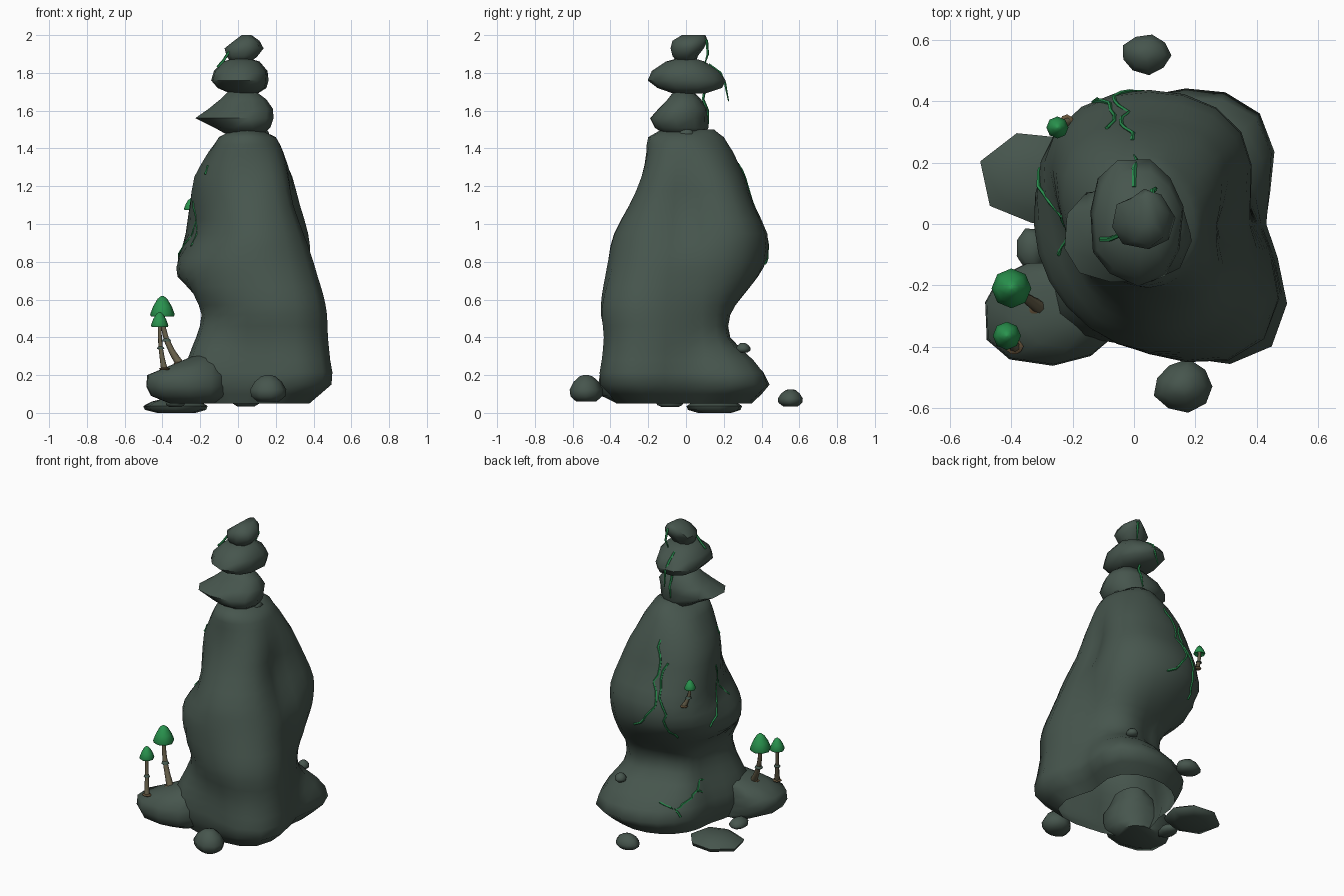
import bpy, bmesh, math, random
from mathutils import Vector

if "Cube" in bpy.data.objects:
    bpy.data.objects.remove(bpy.data.objects["Cube"])

random.seed(4)


def material(name, rgb):
    m = bpy.data.materials.new(name)
    m.diffuse_color = (*rgb, 1)
    m.use_nodes = True
    m.node_tree.nodes["Principled BSDF"].inputs["Base Color"].default_value = m.diffuse_color
    return m


ROCK = material("mossy_rock", (0.062, 0.092, 0.075))
GREEN = material("cap_green", (0.022, 0.29, 0.075))
VINE = material("vine_green", (0.022, 0.26, 0.075))
STEM = material("stem_brown", (0.13, 0.11, 0.065))
SOIL = material("soil_brown", (0.13, 0.085, 0.042))
RING = material("stem_ring", (0.06, 0.10, 0.078))


def loft(name, rings, mat, bottom=True, top=True, angle=60):
    """Skin a stack of equal-length point rings."""
    bm = bmesh.new()
    rows = [[bm.verts.new(p) for p in r] for r in rings]
    n = len(rows[0])
    for a, b in zip(rows, rows[1:]):
        for i in range(n):
            j = (i + 1) % n
            bm.faces.new((a[i], a[j], b[j], b[i]))
    if bottom:
        bm.faces.new(rows[0][::-1])
    if top:
        bm.faces.new(rows[-1])
    if bottom:
        bmesh.ops.recalc_face_normals(bm, faces=bm.faces)
    me = bpy.data.meshes.new(name)
    bm.to_mesh(me)
    bm.free()
    me.materials.append(mat)
    ob = bpy.data.objects.new(name, me)
    bpy.context.collection.objects.link(ob)
    bpy.ops.object.select_all(action='DESELECT')
    ob.select_set(True)
    bpy.context.view_layer.objects.active = ob
    bpy.ops.object.shade_smooth_by_angle(angle=math.radians(angle))
    return ob


def rock(name, levels, n=11, power=0.85, jitter=0.05, mat=ROCK):
    """Stone from (z, xmin, xmax, ymin, ymax) slices with a lumpy outline."""
    lump = [1 + random.uniform(-jitter, jitter) for _ in range(n)]
    phase = random.random()
    rings = []
    for z, x0, x1, y0, y1 in levels:
        ring = []
        for i in range(n):
            a = math.tau * (i + phase) / n
            c, s = math.cos(a), math.sin(a)
            c = math.copysign(abs(c) ** power, c)
            s = math.copysign(abs(s) ** power, s)
            k = lump[i] * 1.02
            ring.append(((x0 + x1) / 2 + c * k * (x1 - x0) / 2,
                         (y0 + y1) / 2 + s * k * (y1 - y0) / 2, z))
        rings.append(ring)
    return loft(name, rings, mat)


def stone(name, c, h, n=9, mat=ROCK, jitter=0.1):
    """Loose pebble, broad at the base and rounded on top."""
    prof = [(-1, .6), (-.6, .95), (-.1, 1), (.5, .75), (.9, .4), (1, .15)]
    rock(name, [(c[2] + h[2] * z, c[0] - h[0] * r, c[0] + h[0] * r,
                 c[1] - h[1] * r, c[1] + h[1] * r) for z, r in prof],
         n=n, power=1, jitter=jitter, mat=mat)


def tube(name, pts, radii, mat, n=6):
    pts = [Vector(p) for p in pts]
    rings = []
    for i, p in enumerate(pts):
        d = (pts[min(i + 1, len(pts) - 1)] - pts[max(i - 1, 0)]).normalized()
        u = d.cross(Vector((0.8, 0.6, 0.05))).normalized()
        v = d.cross(u)
        rings.append([p + (u * math.cos(math.tau * k / n) + v * math.sin(math.tau * k / n)) * radii[i]
                      for k in range(n)])
    return loft(name, rings, mat)


def spline(a, b, c, d, t):
    return 0.5 * (2 * b + (c - a) * t + (2 * a - 5 * b + 4 * c - d) * t * t
                  + (3 * b - a - 3 * c + d) * t ** 3)


# Main rock column: height, then radius towards E NE N NW W SW S SE
AXIS = 0.05
BODY = [
    (.05, .28, .38, .34, .28, .24, .36, .36, .42),
    (.15, .38, .51, .42, .33, .27, .43, .40, .56),
    (.28, .37, .44, .32, .28, .24, .42, .39, .55),
    (.40, .36, .31, .19, .20, .21, .36, .39, .53),
    (.52, .35, .31, .19, .20, .21, .32, .42, .53),
    (.62, .34, .36, .29, .28, .26, .36, .425, .51),
    (.72, .33, .40, .38, .37, .37, .38, .42, .47),
    (.82, .32, .42, .43, .43, .36, .37, .41, .43),
    (.95, .27, .42, .43, .42, .28, .29, .38, .38),
    (1.10, .225, .365, .36, .38, .28, .26, .30, .31),
    (1.25, .22, .30, .31, .33, .27, .24, .235, .26),
    (1.38, .19, .22, .25, .25, .20, .21, .21, .21),
    (1.46, .15, .16, .20, .17, .15, .18, .20, .17),
    (1.50, .07, .10, .15, .10, .07, .11, .13, .09)]


def surface(deg, z, out=0.0):
    """Point on the column at a compass angle and height."""
    i = max(k for k in range(len(BODY) - 1) if BODY[k][0] <= z + 1e-6)
    t = (z - BODY[i][0]) / (BODY[i + 1][0] - BODY[i][0])
    q = [BODY[min(max(i + k, 0), len(BODY) - 1)] for k in (-1, 0, 1, 2)]
    s = (deg % 360) / 45
    j, u = int(s), s - int(s)
    r = out + spline(*[spline(*[row[1 + (j + k) % 8] for row in q], t)
                       for k in (-1, 0, 1, 2)], u)
    a = math.radians(deg)
    return Vector((AXIS + r * math.cos(a), r * math.sin(a), z))


heights = []
for a, b in zip(BODY, BODY[1:]):
    heights += [a[0], (a[0] + b[0]) / 2]
heights.append(1.5)
loft("rock_column", [[surface(i * 15, z) for i in range(24)] for z in heights],
     ROCK, bottom=False, angle=75)

# Foot ledge and the three balanced stones
rock("foot_ledge", [(.05, -.36, -.10, -.36, -.12), (.09, -.46, -.07, -.44, -.12),
                    (.14, -.485, -.06, -.455, -.12), (.2, -.48, -.06, -.45, -.12),
                    (.25, -.36, -.08, -.40, -.12), (.30, -.24, -.08, -.33, -.12)], power=.8)
rock("lower_stack_stone", [(1.47, -.05, .12, -.11, .1), (1.51, -.12, .165, -.17, .12),
                           (1.56, -.22, .18, -.195, .12), (1.61, -.15, .178, -.15, .12),
                           (1.66, -.09, .145, -.10, .08), (1.71, -.04, .08, -.06, .03)])
rock("middle_stack_stone", [(1.69, -.04, .1, -.06, .1), (1.72, -.11, .145, -.14, .19),
                            (1.76, -.145, .155, -.19, .21), (1.81, -.13, .15, -.17, .17),
                            (1.86, -.08, .11, -.1, .1), (1.875, -.03, .06, -.05, .05)])
rock("top_stack_stone", [(1.86, -.04, .07, -.05, .05), (1.89, -.06, .1, -.07, .06),
                         (1.93, -.07, .13, -.08, .09), (1.97, -.02, .11, -.07, .11),
                         (2.0, .02, .07, -.02, .1)], n=8)

# Loose stones
stone("front_stone", (.16, -.53, .13), (.097, .085, .07))
stone("back_stone", (.04, .555, .08), (.08, .065, .045))
stone("side_slab", (-.32, .155, .04), (.175, .16, .04), n=7, jitter=.12)
stone("small_slab", (-.33, -.08, .06), (.05, .07, .03))
stone("back_pebble", (.27, .30, .345), (.035, .038, .026))
stone("stack_pebble", (.125, 0, 1.485), (.042, .045, .024))


# Mushrooms: stem, ring, soil patch and bell cap
def mushroom(name, base, cap, r, h, w):
    b, c = Vector(base), Vector(cap)
    bend = Vector(((c - b).x * .25, (c - b).y * .25, 0))
    pts = [b.lerp(c, t) + bend * math.sin(t * math.pi) for t in (0, .25, .5, .75, 1)]
    pts[-1].z += h * .4
    tube(name + "_stem", pts, [w * 1.5, w * 1.15, w, w * .9, w * .8], STEM, 7)
    m = pts[2]
    tube(name + "_ring", [m - Vector((0, 0, w * .5)), m, m + Vector((0, 0, w * .6))],
         [w * 1.7, w * 1.5, w * 1.05], RING, 7)
    stone(name + "_soil", b, (w * 2.2, w * 2.2, w * .7), mat=SOIL)
    prof = [(.3, .2), (0, .93), (.12, 1), (.5, .75), (.85, .4), (1, .08)]
    loft(name + "_cap", [[(c.x + r * k * math.cos(math.tau * i / 8),
                           c.y + r * k * math.sin(math.tau * i / 8), c.z + h * z)
                          for i in range(8)] for z, k in prof], GREEN)


mushroom("tall_mushroom", (-.31, -.27, .262), (-.40, -.21, .51), .065, .11, .015)
mushroom("short_mushroom", (-.39, -.40, .235), (-.415, -.365, .455), .046, .08, .012)
mushroom("wall_mushroom", surface(129, .96), (-.25, .315, 1.075), .036, .06, .011)

# Vines creeping over the back of the column: (angle, height) paths
creepers = [
    [(100, 1.32), (106, 1.2), (102, 1.08), (105, .95), (95, .85), (82, .76)],
    [(112, 1.2), (108, 1.05), (113, .9), (118, .78), (126, .7)],
    [(176, 1.12), (182, 1.02), (172, .93), (160, .84), (150, .76)],
    [(182, 1.02), (192, .93), (200, .86)],
    [(105, .26), (120, .22), (135, .26), (150, .30), (168, .27)],
    [(150, .30), (160, .35), (172, .34)], [(120, .22), (132, .16)],
    [(205, 1.31), (207, 1.24)]]
for n, path in enumerate(creepers):
    pts = []
    for (a0, z0), (a1, z1) in zip(path, path[1:]):
        for t in (0, .33, .66):
            pts.append(surface(a0 + (a1 - a0) * t + random.uniform(-2, 2),
                               z0 + (z1 - z0) * t, random.uniform(-.005, .001)))
    tube("creeper_%d" % n, pts, [.0068] * len(pts), VINE, 5)

# Vines hanging between the stacked stones
hanging = [
    [(.06, .06, 1.99), (.06, .11, 1.97), (.07, .115, 1.9), (.06, .10, 1.85)],
    [(.0, .12, 1.845), (.0, .18, 1.80), (.01, .205, 1.75), (.0, .225, 1.65)],
    [(.03, .10, 1.72), (.04, .09, 1.66), (.04, .115, 1.6), (.03, .12, 1.53)],
    [(-.03, -.03, 1.94), (-.08, -.05, 1.86), (-.11, -.05, 1.83)]]
for n, pts in enumerate(hanging):
    tube("hanging_vine_%d" % n, pts, [.007, .008, .007, .003][:len(pts)], VINE, 5)
